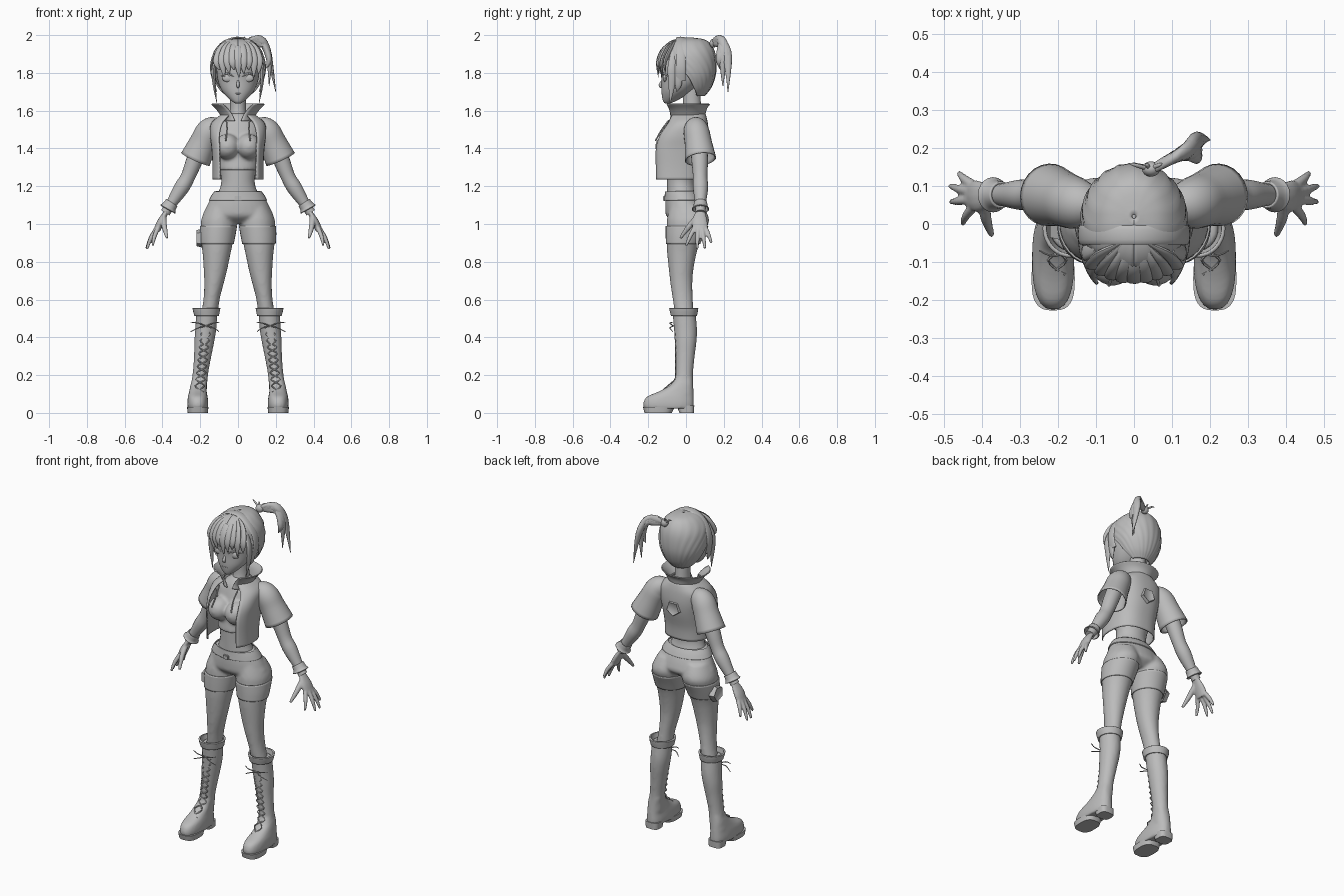
import bpy, bmesh, math
from mathutils import Vector, Matrix

if "Cube" in bpy.data.objects:
    bpy.data.objects.remove(bpy.data.objects["Cube"], do_unlink=True)

GREY = (0.5, 0.5, 0.5, 1)
clay = bpy.data.materials.new("clay_grey")
clay.use_nodes = True
clay.diffuse_color = GREY
clay.node_tree.nodes["Principled BSDF"].inputs["Base Color"].default_value = GREY


def finish(name, bm, mirror=False, shell=0, voxel=0):
    """Turn a bmesh into a shaded object with its modifiers."""
    bmesh.ops.recalc_face_normals(bm, faces=bm.faces)
    mesh = bpy.data.meshes.new(name)
    bm.to_mesh(mesh)
    bm.free()
    mesh.materials.append(clay)
    mesh.shade_smooth()
    mesh.set_sharp_from_angle(angle=math.radians(45))
    obj = bpy.data.objects.new(name, mesh)
    bpy.context.collection.objects.link(obj)
    if shell:
        solid = obj.modifiers.new("shell", "SOLIDIFY")
        solid.thickness, solid.offset = shell, 0
    if mirror:
        obj.modifiers.new("mirror", "MIRROR").use_mirror_merge = False
    if voxel:
        remesh = obj.modifiers.new("blend", "REMESH")
        remesh.mode, remesh.voxel_size, remesh.use_smooth_shade = "VOXEL", voxel, True
        relax = obj.modifiers.new("relax", "SMOOTH")
        relax.factor, relax.iterations = 0.5, 5
    return obj


def spline(rows, steps=4):
    """Smooth rows of numbers through every given row."""
    out, last = [], len(rows) - 1
    for i in range(last):
        quad = zip(rows[max(i - 1, 0)], rows[i], rows[i + 1], rows[min(i + 2, last)])
        quad = list(quad)
        for s in range(steps):
            t = s / steps
            out.append([b + t * (c - a) / 2 + t * t * (a - 2.5 * b + 2 * c - d / 2)
                        + t ** 3 * (1.5 * (b - c) + (d - a) / 2) for a, b, c, d in quad])
    return out + [list(rows[-1])]


def skin(name, loops, closed=True, caps=True, **extra):
    bm = bmesh.new()
    rings = [[bm.verts.new(p) for p in loop] for loop in loops]
    count = len(rings[0])
    for low, high in zip(rings, rings[1:]):
        for i in range(count if closed else count - 1):
            j = (i + 1) % count
            bm.faces.new((low[i], low[j], high[j], high[i]))
    if caps and closed:
        bm.faces.new(rings[0])
        bm.faces.new(rings[-1])
    return finish(name, bm, **extra)


def loft(name, rows, power=1, segs=32, ripple=0, steps=4, **extra):
    """Stack level ovals: height, centre x, half width, front y, back y, front gap in degrees."""
    is_open = len(rows[0]) > 5
    loops = []
    for z, cx, half, front, back, *gap in spline(rows, steps):
        start = math.radians(max(gap[0], 0)) if gap else 0
        loop = []
        for i in range(segs):
            a = start + (math.tau - 2 * start) * i / (segs - 1 if is_open else segs)
            grow = 1 + ripple * (i % 4 == 0)
            sx, sy = (math.copysign(abs(v) ** power, v) * grow for v in (math.sin(a), math.cos(a)))
            loop.append((cx + half * sx, (front + back) / 2 - (back - front) / 2 * sy, z))
        loops.append(loop)
    return skin(name, loops, closed=not is_open, **extra)


def tube(name, rows, wide=1, thick=1, ref=(1, 0, 0), segs=12, steps=4, **extra):
    """Sweep an oval along x, y, z, radius rows."""
    path, loops = spline(rows, steps), []
    for i, (x, y, z, r) in enumerate(path):
        along = Vector(path[min(i + 1, len(path) - 1)][:3]) - Vector(path[max(i - 1, 0)][:3])
        side = along.cross(Vector(ref)).normalized()
        up = side.cross(along).normalized()
        loops.append([Vector((x, y, z)) + r * (side * wide * math.cos(a) + up * thick * math.sin(a))
                      for a in (math.tau * k / segs for k in range(segs))])
    return skin(name, loops, **extra)


def ball(name, place, size, **extra):
    bm = bmesh.new()
    bmesh.ops.create_uvsphere(bm, u_segments=20, v_segments=12, radius=1,
                              matrix=Matrix.Translation(place) @ Matrix.Diagonal((*size, 1)))
    return finish(name, bm, **extra)


def block(name, place, size, **extra):
    bm = bmesh.new()
    bmesh.ops.create_cube(bm, size=1, matrix=Matrix.Translation(place) @ Matrix.Diagonal((*size, 1)))
    bmesh.ops.bevel(bm, geom=bm.edges[:], offset=min(size) / 5, segments=2, affect="EDGES")
    return finish(name, bm, **extra)


def pentagon(name, place, radius, turn):
    """Five sided badge with a sunken face."""
    bm = bmesh.new()
    bmesh.ops.create_cone(bm, cap_ends=True, segments=5, radius1=radius, radius2=radius * 0.85,
                          depth=0.03, matrix=Matrix.Translation(place) @ turn)
    faces = [f for f in bm.faces if len(f.verts) == 5]
    bmesh.ops.inset_individual(bm, faces=faces, thickness=radius / 4, depth=-0.007)
    return finish(name, bm)


def merge(name, parts, **extra):
    bm = bmesh.new()
    for part in parts:
        bm.from_mesh(part.data)
        bpy.data.objects.remove(part, do_unlink=True)
    return finish(name, bm, **extra)


# Torso, bust and neck
loft("midriff", [(1.13, 0, .12, -.1, .07), (1.2, 0, .092, -.1, .05), (1.25, 0, .09, -.1, .055),
                 (1.32, 0, .105, -.1, .075)])
chest = loft("chest", [(1.285, 0, .103, -.113, .072), (1.38, 0, .118, -.1, .09), (1.46, 0, .128, -.088, .1),
                       (1.52, 0, .125, -.07, .1), (1.555, 0, .085, -.055, .095), (1.585, 0, .045, -.03, .08)])
bust = [ball("bust", (s * .056, -.088, 1.41), (.066, .076, .068)) for s in (-1, 1)]
merge("crop_top", [chest] + bust, voxel=.009)
loft("neck", [(1.55, 0, .05, -.03, .085), (1.61, 0, .042, -.015, .08), (1.72, 0, .042, -.02, .075)])

# Jacket with open front, collar, sleeves, cords and back badge
loft("jacket", [(1.235, 0, .132, -.185, .085, 42), (1.31, 0, .132, -.187, .09, 42), (1.4, 0, .137, -.187, .11, 41),
                (1.47, 0, .145, -.16, .117, 38), (1.53, 0, .14, -.11, .113, 32), (1.568, 0, .1, -.085, .105, 28),
                (1.58, 0, .08, -.07, .1, 25)], power=.8, shell=.007)
loft("collar", [(1.545, 0, .078, -.085, .098, 12), (1.575, 0, .09, -.085, .1, 18), (1.61, 0, .115, -.1, .108, 28),
                (1.635, 0, .14, -.125, .125, 36)], shell=.006)
tube("sleeve", [(.09, .045, 1.535, .02), (.12, .05, 1.52, .05), (.155, .055, 1.49, .065), (.185, .065, 1.43, .069),
                (.225, .077, 1.343, .08)], segs=24, caps=False, shell=.006, mirror=True)
tube("cord", [(.062, -.09, 1.55, .004), (.058, -.128, 1.5, .004), (.066, -.162, 1.44, .004)], mirror=True)
pentagon("back_badge", (0, .115, 1.435), .05, Matrix.Rotation(-math.pi / 2, 4, "X"))

# Arms, wrist cuffs and hands
tube("arm", [(.16, .06, 1.5, .045), (.225, .072, 1.35, .044), (.265, .075, 1.25, .038), (.3, .077, 1.19, .04),
             (.355, .077, 1.105, .028), (.385, .077, 1.06, .026)], segs=20, mirror=True)
tube("wrist_cuff", [(.35, .077, 1.113, .032), (.365, .077, 1.09, .036), (.372, .077, 1.078, .044)],
     segs=20, caps=False, shell=.006, mirror=True)
hand = [tube("palm", [(.37, .077, 1.08, .024), (.385, .075, 1.055, .03), (.41, .073, 1.01, .042),
                      (.43, .075, .965, .04)], thick=.45)]
for base, tip in (((.425, .043), (.452, .0, .885)), ((.432, .064), (.483, .058, .867)),
                  ((.432, .086), (.485, .1, .87)), ((.427, .105), (.462, .135, .9))):
    start, end = Vector((*base, .975)), Vector(tip)
    bend = start.lerp(end, .5) + Vector((.004, 0, .003))
    hand.append(tube("finger", [(*start, .013), (*bend, .0115), (*end, .007)]))
hand.append(tube("thumb", [(.395, .06, 1.035, .016), (.39, .015, .985, .015), (.375, -.03, .925, .008)]))
merge("hand", hand, voxel=.005, mirror=True)

# Trousers: hips blended with both legs, plus belt
hips = loft("hips", [(1.17, 0, .12, -.105, .06), (1.13, 0, .147, -.109, .085), (1.08, 0, .172, -.11, .105),
                     (1.04, 0, .183, -.103, .11), (1.005, 0, .11, -.06, .07)])
leg = loft("leg", [(1.1, .09, .07, -.085, .09), (1.03, .1, .093, -.1, .122), (.98, .103, .094, -.102, .11),
                   (.92, .11, .087, -.102, .08), (.85, .113, .075, -.1, .057), (.75, .12, .061, -.09, .038),
                   (.68, .128, .051, -.082, .034), (.6, .14, .043, -.07, .036), (.5, .155, .045, -.055, .04)])
merge("trousers", [hips, leg], voxel=.009, mirror=True)
loft("waistband", [(1.125, 0, .152, -.113, .089), (1.15, 0, .138, -.11, .076), (1.172, 0, .122, -.108, .062)],
     caps=False, shell=.006)
block("buckle", (0, -.115, 1.135), (.035, .014, .026))
loft("thigh_strap", [(.99, .103, .096, -.105, .116), (.94, .108, .092, -.105, .092), (.895, .111, .086, -.104, .073)],
     caps=False, shell=.005, mirror=True)
pentagon("thigh_pouch", (-.206, .0, .925), .052, Matrix.Rotation(-math.pi / 2, 4, "Y"))

# Boots: shaft and foot blended, rolled rim, sole and heel
shaft = loft("shaft", [(.535, .166, .056, -.072, .05), (.45, .17, .056, -.064, .058), (.38, .178, .053, -.06, .056),
                       (.3, .187, .046, -.056, .046), (.2, .2, .041, -.056, .037), (.1, .212, .046, -.065, .04)])
foot = loft("foot", [(.022, .213, .053, -.222, .04), (.05, .213, .056, -.226, .042), (.085, .213, .052, -.208, .041),
                     (.115, .212, .046, -.14, .04), (.15, .208, .043, -.08, .038), (.19, .2, .04, -.055, .036)], power=.8)
merge("boot", [shaft, foot], voxel=.008, mirror=True)
loft("boot_rim", [(.515, .166, .06, -.075, .053), (.54, .167, .066, -.081, .058), (.555, .167, .069, -.084, .06)],
     caps=False, shell=.01, mirror=True)
loft("sole", [(0, .213, .053, -.22, -.075), (.032, .213, .057, -.228, -.06)], power=.7, mirror=True)
loft("heel", [(0, .213, .042, -.035, .042), (.04, .213, .045, -.05, .044)], power=.6, mirror=True)

# Crossed laces with a bow
for hand_side in (-1, 1):
    lace = []
    for i in range(11):
        z = .11 + i * .034
        lace.append((.218 - z * .11 + hand_side * (-1) ** i * .024, -.056 - max(0, .18 - z) * 1.1, z, .0035))
    tube("boot_lace", lace, segs=6, ref=(0, 1, 0), mirror=True)
    for rise in (-.03, .02):
        tube("lace_bow", [(.17, -.066, .46, .003), (.17 + hand_side * .04, -.085, .465 + rise / 2, .003),
                          (.175 + hand_side * .075, -.07, .46 + rise, .002)], segs=6, ref=(0, 1, 0), mirror=True)

# Head and face
loft("head", [(1.638, 0, .012, -.11, -.085), (1.648, 0, .03, -.12, -.06), (1.675, 0, .06, -.127, -.01),
              (1.71, 0, .088, -.13, .04), (1.76, 0, .107, -.13, .09), (1.82, 0, .114, -.134, .11),
              (1.88, 0, .11, -.125, .115), (1.94, 0, .08, -.09, .1), (1.965, 0, .02, -.02, .04)])
tube("nose", [(0, -.122, 1.765, .004), (0, -.136, 1.735, .009), (0, -.125, 1.722, .005)])
ball("mouth", (0, -.125, 1.69), (.02, .006, .004))
ball("eye", (.054, -.112, 1.772), (.03, .01, .02), mirror=True)
tube("eyelid", [(.022, -.127, 1.78, .003), (.055, -.119, 1.797, .005), (.088, -.094, 1.782, .003)],
     ref=(0, 1, 0), mirror=True)

# Hair: ribbed cap open around the face, fringe, side locks and band
loft("hair_cap", [(1.68, 0, .065, -.04, .095, 115), (1.72, 0, .1, -.08, .127, 100), (1.78, 0, .127, -.105, .15, 85),
                  (1.84, 0, .135, -.125, .156, 62), (1.9, 0, .127, -.13, .15, 25), (1.945, 0, .1, -.105, .13, 0),
                  (1.973, 0, .062, -.06, .095, 0), (1.984, 0, .005, .015, .025, 0)],
     segs=57, ripple=.018, shell=.008)
for i in range(-4, 5):
    x = i * .027
    back = 3.2 * x * x
    tip = 1.775 + .02 * (i % 3)
    tube("fringe_lock", [(x * .3, -.05, 1.968, .012), (x * .75, -.115 + back, 1.93, .024),
                         (x * 1.02, -.148 + back, 1.86, .022), (x * .95 + .006, -.146 + back, tip, .002)],
         thick=.45, ref=(0, 1, 0))
for y, low in ((-.075, 1.64), (-.04, 1.7)):
    tube("side_lock", [(.1, y + .01, 1.91, .015), (.128, y, 1.83, .022), (.126, y, 1.74, .018),
                       (.112, y - .01, low, .002)], thick=.45, mirror=True)
arch = [math.radians(a) for a in range(-115, 116, 23)]
tube("hair_band", [(.142 * math.sin(a), -.028, 1.825 + .16 * math.cos(a), .026) for a in arch],
     wide=.25, thick=1, ref=(0, 1, 0))

# Ponytail gathered by a tie
ball("hair_tie", (.045, .145, 1.957), (.024, .02, .024))
for tip_x, tip_y, tip_z, rise in ((.188, .215, 1.77, .0), (.165, .195, 1.73, -.012),
                                  (.2, .222, 1.7, -.006), (.145, .18, 1.82, -.02)):
    tube("ponytail_lock", [(.04, .14, 1.955, .012), (.085, .165, 1.976 + rise, .02), (.135, .19, 1.968 + rise, .024),
                           (.165, tip_y, 1.89 + rise, .022), (tip_x, tip_y, tip_z, .002)], thick=.7)
for lean in (-.03, 0, .03):
    tube("loose_hair", [(.04, .145, 1.96, .006), (.035 + lean, .155, 1.985, .005), (.03 + lean * 1.5, .16, 1.99, .001)])
